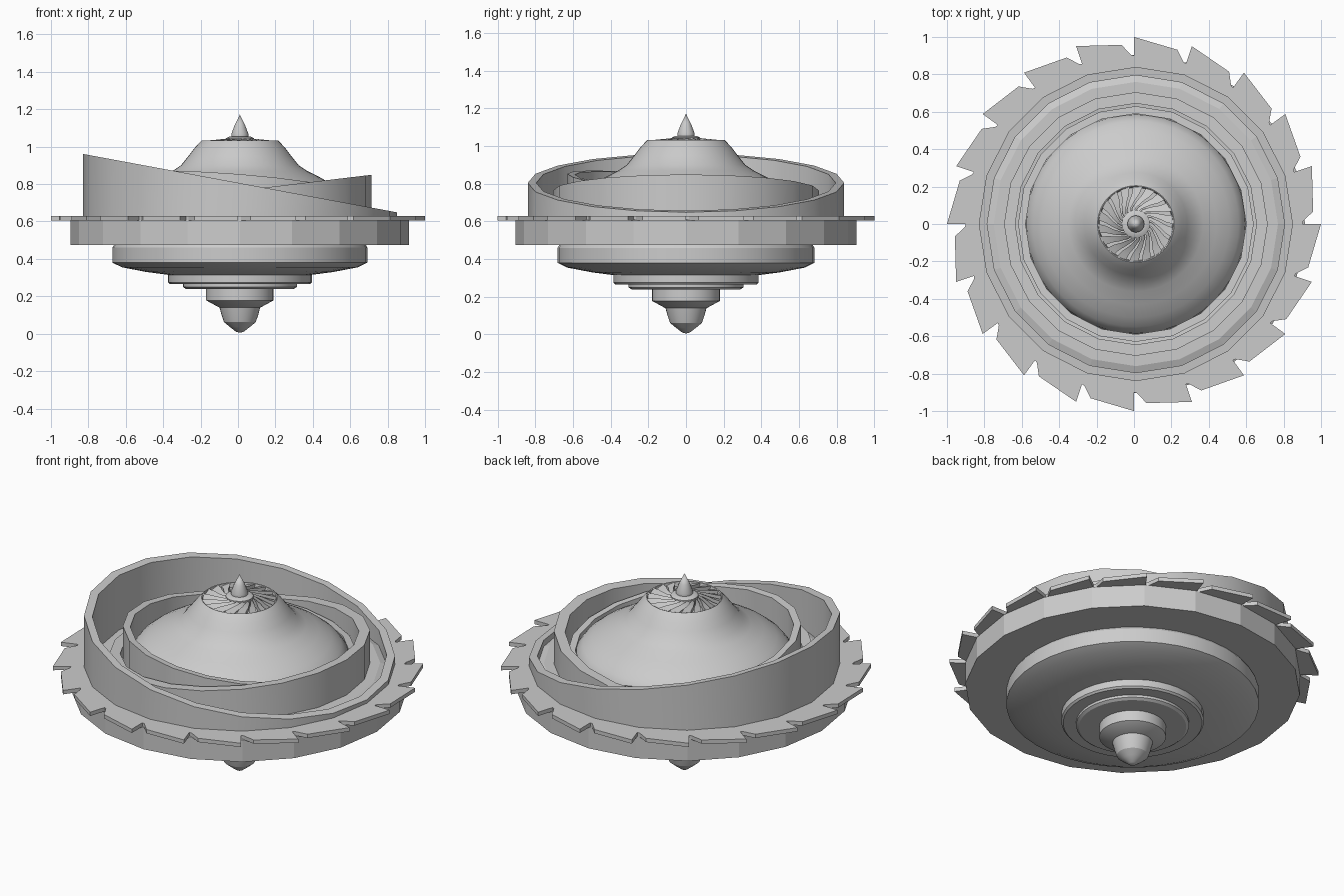
import bpy, bmesh
from math import sin, cos, pi, radians

if "Cube" in bpy.data.objects:
    bpy.data.objects.remove(bpy.data.objects["Cube"])

CX = 0.01  # axis of the body


def finish(name, bm, angle=None):
    bmesh.ops.remove_doubles(bm, verts=bm.verts, dist=1e-5)
    bmesh.ops.recalc_face_normals(bm, faces=bm.faces)
    me = bpy.data.meshes.new(name)
    bm.to_mesh(me)
    bm.free()
    ob = bpy.data.objects.new(name, me)
    bpy.context.collection.objects.link(ob)
    if angle:
        bpy.ops.object.select_all(action='DESELECT')
        ob.select_set(True)
        bpy.context.view_layer.objects.active = ob
        bpy.ops.object.shade_smooth_by_angle(angle=radians(angle))
    return ob


def lathe(name, profile, sides, angle=None):
    """Revolve (radius, z) points round the body axis; ends lie on the axis."""
    bm = bmesh.new()
    rings = [[bm.verts.new((CX + r * cos(2 * pi * i / sides), r * sin(2 * pi * i / sides), z))
              for i in range(sides)] if r > 0 else [bm.verts.new((CX, 0, z))] for r, z in profile]
    for a, b in zip(rings, rings[1:]):
        for i in range(sides):
            j = (i + 1) % sides
            f = [a[i % len(a)], a[j % len(a)], b[j % len(b)], b[i % len(b)]]
            bm.faces.new(list(dict.fromkeys(f)))
    return finish(name, bm, angle)


def tilted_ring(name, r_in, r_out, z0, height, sx, sy, sides=20):
    """Wall ring with a level foot and a slanted top rim."""
    bm = bmesh.new()
    loops = []
    for r, top in ((r_out, 0), (r_out, 1), (r_in, 1), (r_in, 0)):
        loop = []
        for i in range(sides):
            x, y = r * cos(2 * pi * i / sides), r * sin(2 * pi * i / sides)
            loop.append(bm.verts.new((CX + x, y, height + sx * x + sy * y if top else z0)))
        loops.append(loop)
    for k in range(4):
        a, b = loops[k], loops[(k + 1) % 4]
        for i in range(sides):
            j = (i + 1) % sides
            bm.faces.new((a[i], a[j], b[j], b[i]))
    return finish(name, bm, 30)


# Pointed tip and stepped lower body
lathe("tip", [(0, 0.005), (0.02, 0.01), (0.055, 0.037), (0.085, 0.062), (0.098, 0.1),
              (0.11, 0.145), (0, 0.145)], 32, 30)
lathe("tip_holder", [(0, 0.14), (0.11, 0.14), (0.18, 0.178), (0.18, 0.24), (0, 0.24)], 32, 30)
lathe("lower_steps", [(0, 0.24), (0.29, 0.24), (0.305, 0.25), (0.305, 0.265), (0.375, 0.265),
                      (0.385, 0.275), (0.385, 0.315), (0, 0.315)], 40, 30)
lathe("lower_dish", [(0, 0.3), (0.385, 0.315), (0.5, 0.33), (0.63, 0.355), (0.682, 0.38),
                     (0.682, 0.46), (0.67, 0.48), (0, 0.48)], 40, 30)

# Faceted main disc
lathe("main_disc", [(0, 0.475), (0.905, 0.475), (0.905, 0.605), (0.85, 0.625), (0.8, 0.625),
                    (0.76, 0.64), (0.7, 0.64), (0.6, 0.63), (0, 0.63)], 20)

# Saw blade with twenty raked teeth
bm = bmesh.new()
outline, hub = [], []
for k in range(20):
    for r, d in ((1.0, 0), (0.96, -14), (0.905, -17), (0.90, -18)):
        t = radians(-18 * k + d)
        outline.append((r * cos(t), r * sin(t)))
        hub.append((0.82 * cos(t), 0.82 * sin(t)))
levels = [[bm.verts.new((x, y, z)) for x, y in pts]
          for pts, z in ((outline, 0.605), (outline, 0.628), (hub, 0.628), (hub, 0.605))]
for k in range(4):
    a, b = levels[k], levels[(k + 1) % 4]
    for i in range(len(a)):
        j = (i + 1) % len(a)
        bm.faces.new((a[i], a[j], b[j], b[i]))
finish("saw_blade", bm)

# Three slanted rings
tilted_ring("outer_ring", 0.795, 0.84, 0.61, 0.805, -0.186, 0)
tilted_ring("middle_ring", 0.645, 0.705, 0.61, 0.765, 0.12, 0)
tilted_ring("inner_ring", 0.59, 0.63, 0.61, 0.79, -0.08, -0.10)

# Smooth dome with a recessed crown
lathe("dome", [(0, 0.62), (0.59, 0.62), (0.585, 0.71), (0.55, 0.755), (0.5, 0.795), (0.43, 0.835),
               (0.36, 0.87), (0.315, 0.9), (0.275, 0.95), (0.245, 0.99), (0.21, 1.028),
               (0.205, 1.032), (0.2, 1.03), (0.195, 1.005), (0, 1.005)], 48, 35)

# Swirled turbine blades in the crown
bm = bmesh.new()
for k in range(18):
    rows = []
    for s in range(5):
        r = 0.05 + 0.15 * s / 4
        t = 2 * pi * k / 18 + 0.9 * (1 - s / 4) ** 2
        lift = 1.045 - 0.015 * s / 4
        rows.append([bm.verts.new((CX + r * cos(t + w), r * sin(t + w), z))
                     for w, z in ((0, 1.005), (0, lift), (0.25, lift - 0.012), (0.25, 1.005))])
    for a, b in zip(rows, rows[1:]):
        for i in range(3):
            bm.faces.new((a[i], a[i + 1], b[i + 1], b[i]))
    for end in (rows[0], rows[-1]):
        bm.faces.new(end)
finish("turbine_blades", bm, 25)

# Stepped hub and spike
lathe("spike", [(0, 1.005), (0.075, 1.005), (0.075, 1.045), (0.055, 1.055), (0.045, 1.055),
                (0.045, 1.07), (0.028, 1.115), (0, 1.172)], 24, 35)
